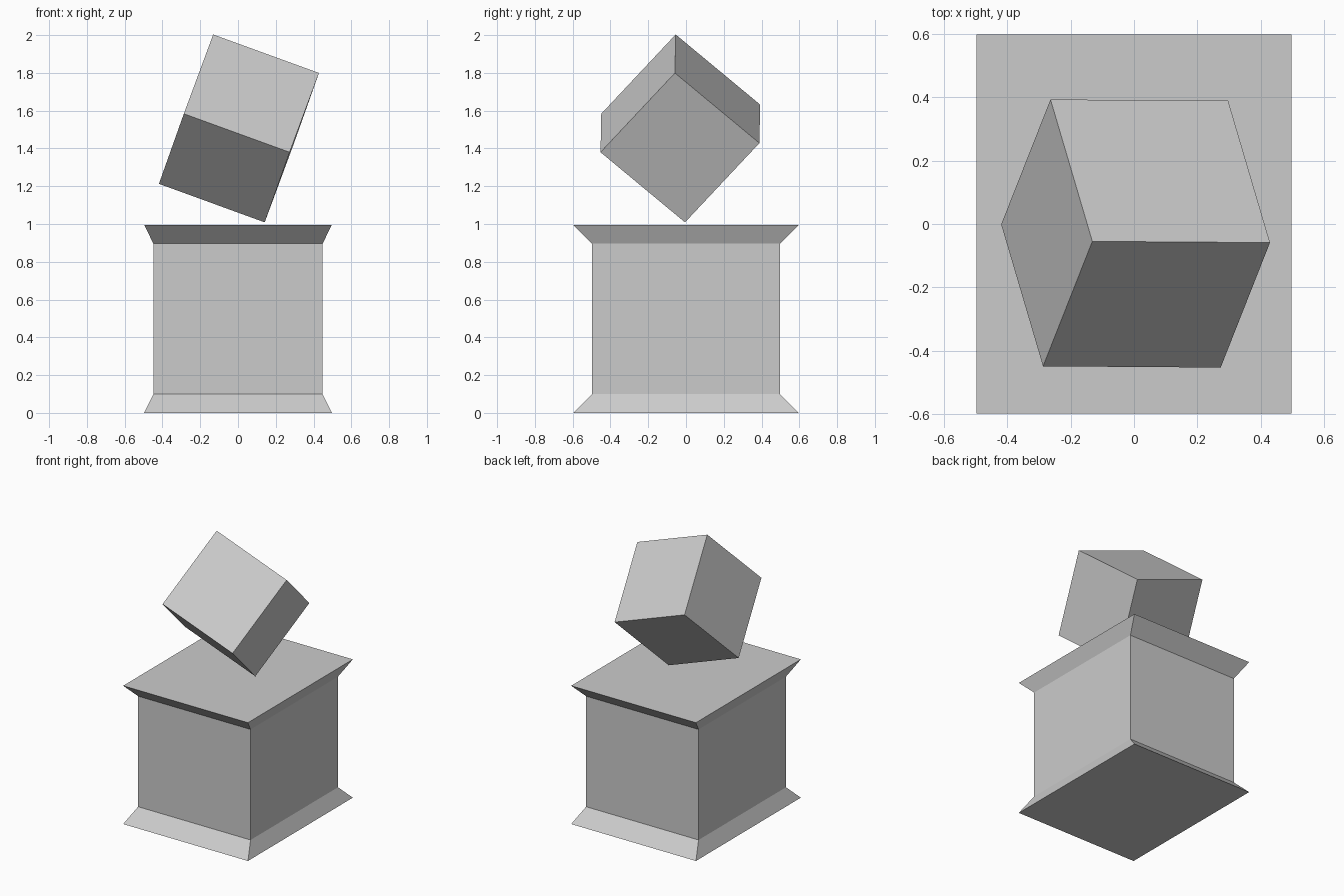
import bpy, bmesh
from math import radians

if "Cube" in bpy.data.objects:
    bpy.data.objects.remove(bpy.data.objects["Cube"])


def finish(bm, name):
    bmesh.ops.recalc_face_normals(bm, faces=bm.faces)
    mesh = bpy.data.meshes.new(name)
    bm.to_mesh(mesh)
    bm.free()
    obj = bpy.data.objects.new(name, mesh)
    bpy.context.collection.objects.link(obj)
    return obj


# Pedestal: stacked rectangles (half width, half depth, height), flared at both ends
profile = [(0.497, 0.597, 0.0), (0.448, 0.497, 0.1),
           (0.448, 0.497, 0.896), (0.497, 0.597, 0.996)]
bm = bmesh.new()
rings = [[bm.verts.new((sx * hx, sy * hy, z))
          for sx, sy in ((-1, -1), (1, -1), (1, 1), (-1, 1))]
         for hx, hy, z in profile]
for low, high in zip(rings, rings[1:]):
    for i in range(4):
        j = (i + 1) % 4
        bm.faces.new((low[i], low[j], high[j], high[i]))
bm.faces.new(rings[0][::-1])
bm.faces.new(rings[-1])
finish(bm, "pedestal")

# Tilted cube hovering just above the pedestal
bm = bmesh.new()
bmesh.ops.create_cube(bm, size=0.596)
cube = finish(bm, "floating_cube")
cube.location = (0.005, -0.03, 1.506)
cube.rotation_euler = (radians(48.5), radians(20), radians(-0.4))
